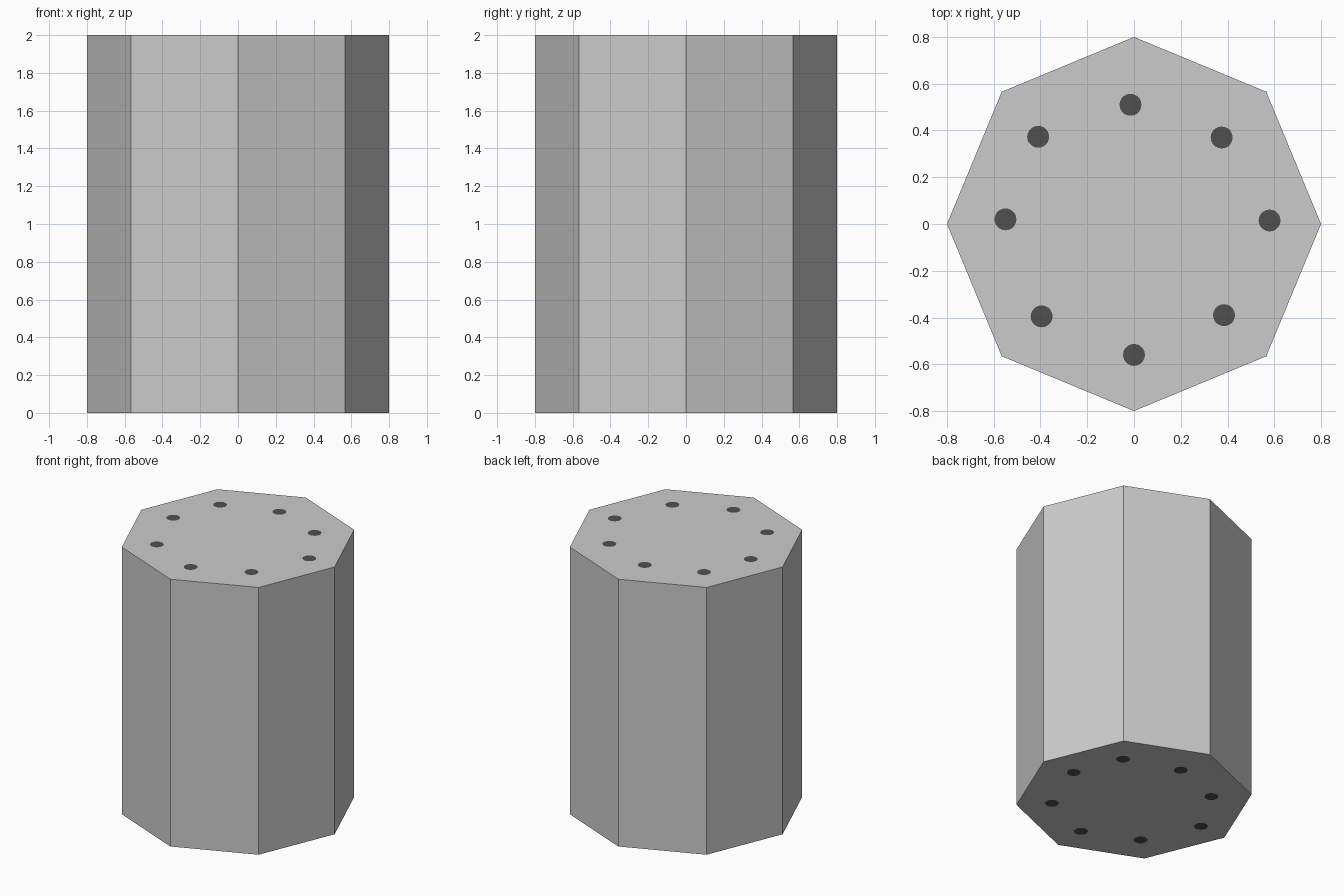
import bpy, bmesh, math

if "Cube" in bpy.data.objects:
    bpy.data.objects.remove(bpy.data.objects["Cube"])

R, H, DOT = 0.8, 2.0, 0.047
# slightly irregular ring of spots on the top; the bottom is its mirror in x
SPOTS = [(-0.015, 0.51), (0.375, 0.37), (0.58, 0.015), (0.385, -0.39),
         (0.0, -0.56), (-0.395, -0.395), (-0.55, 0.02), (-0.41, 0.373)]


def material(name, v):
    m = bpy.data.materials.new(name)
    m.diffuse_color = (v, v, v, 1)
    m.use_nodes = True
    m.node_tree.nodes["Principled BSDF"].inputs["Base Color"].default_value = m.diffuse_color
    return m


def ring(bm, cx, cy, z, r, n):
    return [bm.verts.new((cx + r * math.cos(2 * math.pi * i / n),
                          cy + r * math.sin(2 * math.pi * i / n), z)) for i in range(n)]


def loop_edges(bm, vs):
    return [bm.edges.new((vs[i], vs[(i + 1) % len(vs)])) for i in range(len(vs))]


def cap(bm, z, mirror):
    # octagonal end with flush round spots cut into it
    outline = ring(bm, 0, 0, z, R, 8)
    edges = loop_edges(bm, outline)
    circles = [ring(bm, x * mirror, y, z, DOT, 20) for x, y in SPOTS]
    for c in circles:
        edges += loop_edges(bm, c)
    bmesh.ops.triangle_fill(bm, edges=edges, use_beauty=True, normal=(0, 0, 1))
    for c in circles:
        bm.faces.new(c).material_index = 1
    return outline


bm = bmesh.new()
top = cap(bm, H, 1)
bottom = cap(bm, 0, -1)
# eight flat sides
for i in range(8):
    j = (i + 1) % 8
    bm.faces.new((bottom[i], bottom[j], top[j], top[i]))
bmesh.ops.recalc_face_normals(bm, faces=bm.faces[:])

mesh = bpy.data.meshes.new("octagonal_block")
bm.to_mesh(mesh)
bm.free()
mesh.materials.append(material("light grey", 0.6))
mesh.materials.append(material("dark grey spots", 0.08))
bpy.context.collection.objects.link(bpy.data.objects.new("octagonal_block", mesh))
